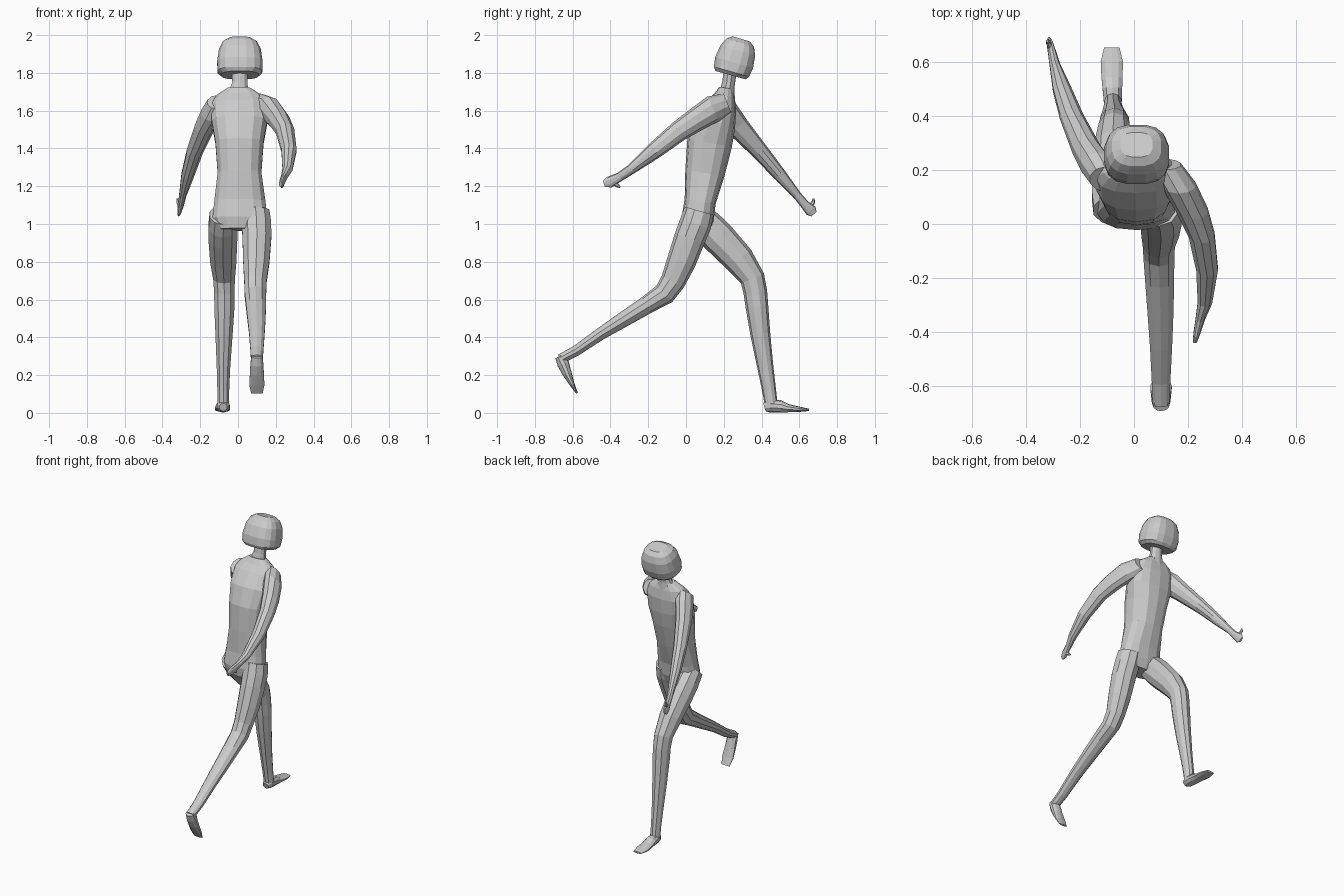
import bpy, bmesh, math
from mathutils import Vector


def loft(name, rings, sides=12, power=1.0):
    """Closed tube through rings (x, y, z, half width in x, half depth),
    each ring turned square to the path in the side plane."""
    bm = bmesh.new()
    pts = [Vector(r[:3]) for r in rings]
    loops = []
    for i, (x, y, z, rx, rs) in enumerate(rings):
        t = Vector((0, 0, 0))
        for a, b in ((i - 1, i), (i, i + 1)):
            if a >= 0 and b < len(pts):
                d = pts[b] - pts[a]
                t += Vector((0, d.y, d.z)).normalized()
        t.normalize()
        side = Vector((0, -t.z, t.y))
        loop = []
        for k in range(sides):
            ang = 2 * math.pi * (k + 0.5) / sides
            c, s = math.cos(ang), math.sin(ang)
            c = math.copysign(abs(c) ** power, c)
            s = math.copysign(abs(s) ** power, s)
            loop.append(bm.verts.new(pts[i] + Vector((rx * c, 0, 0)) + side * rs * s))
        loops.append(loop)
    for lo, hi in zip(loops, loops[1:]):
        for k in range(sides):
            j = (k + 1) % sides
            bm.faces.new((lo[k], lo[j], hi[j], hi[k]))
    bm.faces.new(loops[0])
    bm.faces.new(loops[-1])
    bmesh.ops.recalc_face_normals(bm, faces=bm.faces)
    me = bpy.data.meshes.new(name)
    bm.to_mesh(me)
    bm.free()
    ob = bpy.data.objects.new(name, me)
    bpy.context.collection.objects.link(ob)
    return ob


# Head: rounded block tipped forward, on a short neck
loft("head", [
    (.01, .236, 1.788, .100, .085), (.01, .241, 1.806, .120, .098),
    (.01, .255, 1.855, .122, .106), (.01, .275, 1.920, .112, .097),
    (.01, .287, 1.960, .092, .077), (.01, .293, 1.980, .060, .048)], 16, .75)
loft("neck", [
    (.005, .215, 1.66, .075, .045), (.005, .220, 1.72, .050, .036),
    (.01, .226, 1.75, .042, .034), (.01, .235, 1.82, .045, .035)], 10)

# Torso
loft("torso", [
    (.01, .055, .97, .120, .070), (.01, .062, 1.03, .148, .085),
    (.01, .075, 1.12, .138, .083), (.008, .100, 1.27, .118, .105),
    (.008, .125, 1.43, .130, .120), (.008, .155, 1.54, .150, .110),
    (.005, .190, 1.63, .150, .080), (.005, .205, 1.68, .120, .055),
    (.005, .212, 1.72, .060, .036)], 14, .8)

# Forward arm and thumb
loft("front_arm", [
    (-.105, .165, 1.645, .060, .060), (-.135, .210, 1.590, .062, .072),
    (-.175, .275, 1.515, .055, .060), (-.230, .395, 1.380, .045, .045),
    (-.265, .495, 1.262, .036, .035), (-.293, .590, 1.150, .020, .022),
    (-.302, .630, 1.102, .016, .024), (-.310, .662, 1.070, .012, .032),
    (-.314, .677, 1.052, .007, .018)], 10)
loft("front_thumb", [
    (-.308, .655, 1.095, .010, .016), (-.318, .674, 1.115, .009, .010),
    (-.320, .676, 1.135, .005, .005)], 6)

# Trailing arm and thumb
loft("rear_arm", [
    (.115, .220, 1.640, .060, .055), (.165, .145, 1.610, .065, .072),
    (.215, .050, 1.550, .060, .063), (.250, -.040, 1.490, .050, .055),
    (.270, -.165, 1.390, .042, .045), (.262, -.290, 1.290, .028, .027),
    (.245, -.350, 1.250, .018, .024), (.232, -.405, 1.222, .013, .030),
    (.225, -.435, 1.212, .008, .018)], 10)
loft("rear_thumb", [
    (.238, -.385, 1.222, .010, .016), (.234, -.362, 1.203, .009, .010),
    (.232, -.348, 1.194, .005, .005)], 6)

# Forward leg and planted foot
loft("front_leg", [
    (-.075, .050, 1.050, .078, .075), (-.080, .110, .990, .080, .088),
    (-.080, .170, .930, .080, .090), (-.078, .280, .813, .073, .082),
    (-.074, .352, .712, .060, .066), (-.072, .367, .640, .057, .063),
    (-.072, .376, .560, .056, .060), (-.074, .393, .420, .048, .053),
    (-.077, .422, .230, .037, .042), (-.078, .440, .120, .033, .037),
    (-.078, .452, .035, .033, .034)], 10)
loft("front_foot", [
    (-.078, .415, .030, .022, .022), (-.078, .440, .038, .034, .036),
    (-.080, .500, .034, .038, .033), (-.081, .540, .025, .041, .022),
    (-.082, .600, .019, .043, .014), (-.082, .652, .016, .030, .006)], 10)

# Trailing leg and hanging foot
loft("rear_leg", [
    (.092, .070, 1.070, .078, .080), (.098, .050, 1.000, .082, .085),
    (.100, .020, .925, .080, .083), (.097, -.025, .800, .073, .077),
    (.092, -.070, .695, .062, .066), (.092, -.115, .630, .060, .060),
    (.095, -.210, .570, .056, .048), (.098, -.330, .495, .050, .041),
    (.100, -.450, .420, .043, .033), (.100, -.580, .330, .036, .028),
    (.100, -.665, .285, .033, .026)], 10)
loft("rear_foot", [
    (.100, -.672, .300, .030, .022), (.100, -.650, .260, .036, .032),
    (.100, -.628, .205, .039, .024), (.100, -.602, .150, .042, .013),
    (.100, -.577, .104, .032, .005)], 10)
